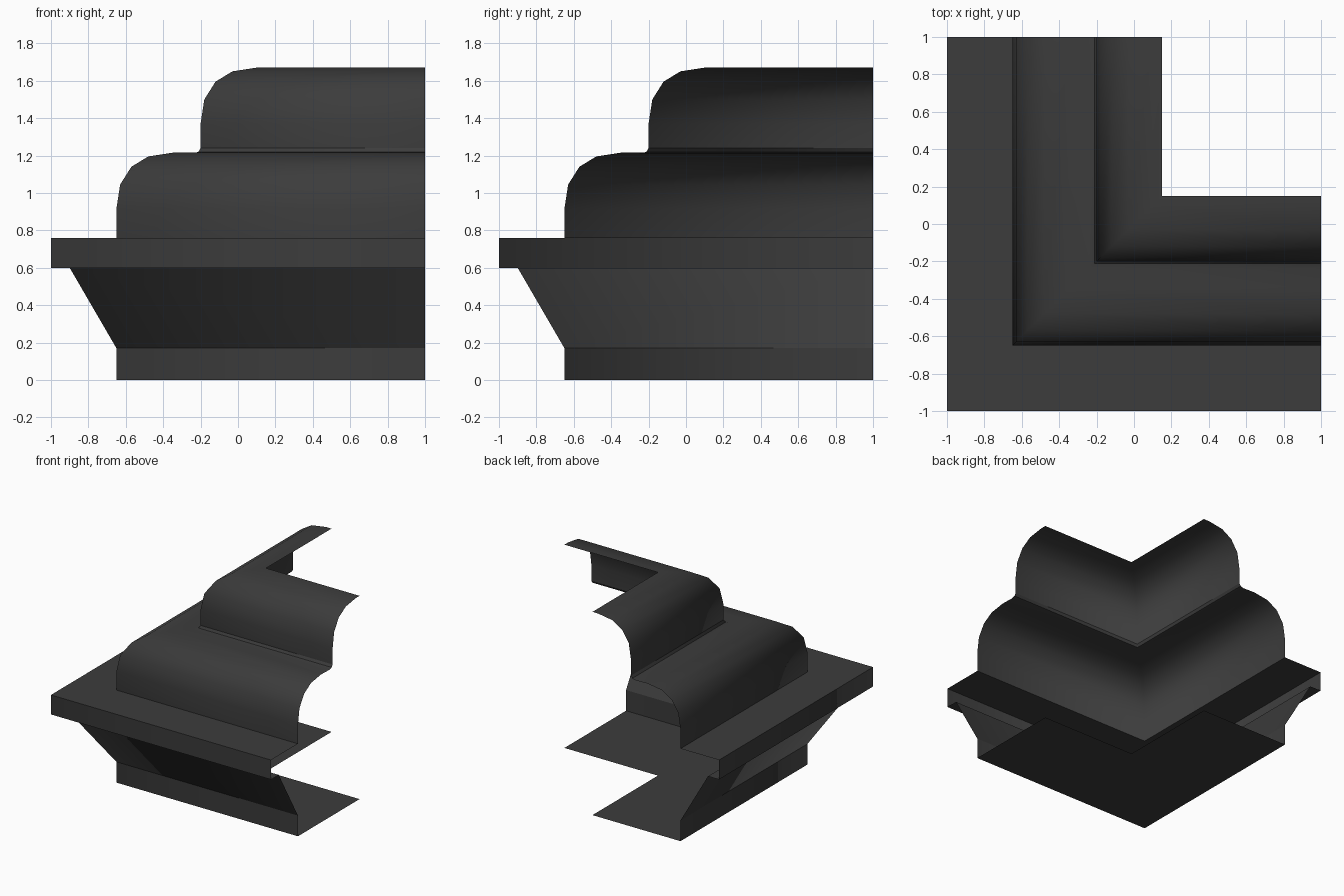
import bpy, bmesh
from mathutils import Vector

cube = bpy.data.objects.get("Cube")
if cube:
    bpy.data.objects.remove(cube, do_unlink=True)

# Single dark stone colour
stone = bpy.data.materials.new("dark_grey_stone")
stone.use_nodes = True
colour = (0.045, 0.045, 0.045, 1)
stone.diffuse_color = colour
stone.node_tree.nodes["Principled BSDF"].inputs["Base Color"].default_value = colour

# Rounded shoulder, from its crown to its vertical face
SHOULDER = [(0.3, 0.3), (0.17, 0.28), (0.08, 0.225), (0.02, 0.13), (0, 0)]


def shoulder(face, spring):
    return [(face + u, spring + v) for u, v in SHOULDER]


def sweep_corner(name, profile, sharp_angle=0.48):
    """Sweep an (offset, height) profile around the mitred outer corner."""
    bm = bmesh.new()
    rows = [[bm.verts.new(co) for co in ((p, 1, z), (p, p, z), (1, p, z))]
            for p, z in profile]
    for upper, lower in zip(rows, rows[1:]):
        for k in range(2):
            face = bm.faces.new((upper[k], lower[k], lower[k + 1], upper[k + 1]))
            face.smooth = True
    # Crease the long edges where the profile turns hard; the mitre stays soft
    points = [Vector(p) for p in profile]
    for i in range(1, len(points) - 1):
        turn = (points[i] - points[i - 1]).angle(points[i + 1] - points[i])
        if turn > sharp_angle:
            for k in range(2):
                bm.edges.get((rows[i][k], rows[i][k + 1])).smooth = False
    mesh = bpy.data.meshes.new(name)
    bm.to_mesh(mesh)
    bm.free()
    mesh.materials.append(stone)
    obj = bpy.data.objects.new(name, mesh)
    bpy.context.collection.objects.link(obj)
    return obj


# Two rounded tiers with a small cove between them
sweep_corner("rounded_tiers",
             [(0.15, 1.67)] + shoulder(-0.2, 1.37)
             + [(-0.2, 1.24), (-0.212, 1.22), (-0.24, 1.212)]
             + shoulder(-0.65, 0.915) + [(-0.65, 0.76)])

# Projecting ledge with a short underside lip
sweep_corner("ledge", [(-0.65, 0.76), (-1, 0.76), (-1, 0.6), (-0.9, 0.6)])

# Sloped support, plinth and floor
sweep_corner("sloped_base", [(-0.9, 0.6), (-0.65, 0.17), (-0.65, 0), (0.15, 0)])
